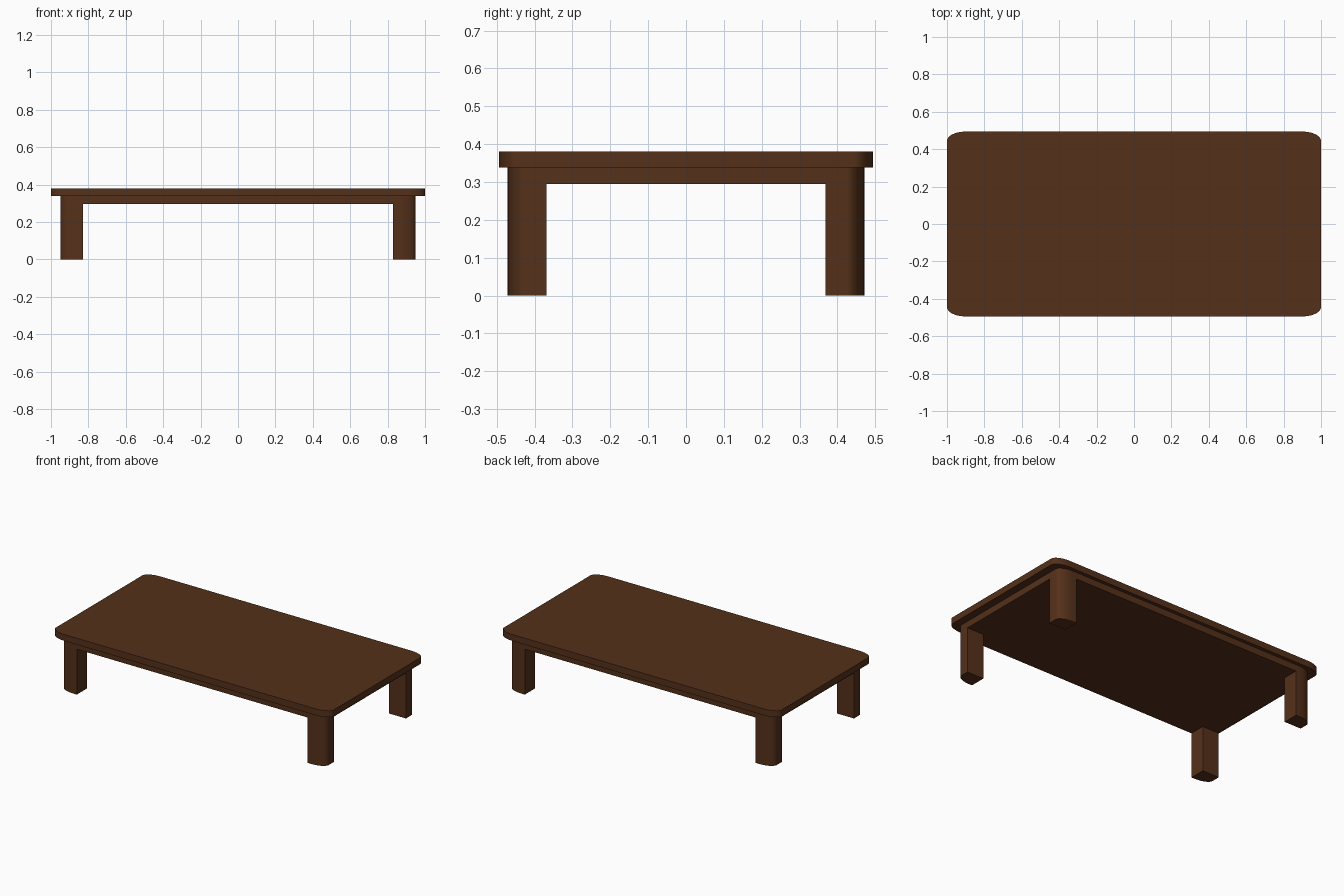
import bpy, bmesh
from math import sin, cos, pi, radians

if "Cube" in bpy.data.objects:
    bpy.data.objects.remove(bpy.data.objects["Cube"])

wood = bpy.data.materials.new("dark_wood")
wood.diffuse_color = (0.09, 0.03, 0.01, 1)
wood.use_nodes = True
wood.node_tree.nodes["Principled BSDF"].inputs["Base Color"].default_value = wood.diffuse_color
SEG = 12


def corner(x, y, rx, ry):
    """Elliptical rounded corner in the +x +y quadrant, counter-clockwise."""
    return [(x - rx + rx * cos(i / SEG * pi / 2), y - ry + ry * sin(i / SEG * pi / 2))
            for i in range(SEG + 1)]


def mirrored(points, sx, sy):
    """Mirror an outline, keeping it counter-clockwise."""
    out = [(sx * x, sy * y) for x, y in points]
    return out if sx * sy > 0 else out[::-1]


def prism(name, outline, z0, z1):
    bm = bmesh.new()
    face = bm.faces.new([bm.verts.new((x, y, z0)) for x, y in outline])
    ext = bmesh.ops.extrude_face_region(bm, geom=[face], use_keep_orig=True)
    top = [g for g in ext["geom"] if isinstance(g, bmesh.types.BMVert)]
    bmesh.ops.translate(bm, verts=top, vec=(0, 0, z1 - z0))
    bmesh.ops.recalc_face_normals(bm, faces=bm.faces)
    mesh = bpy.data.meshes.new(name)
    bm.to_mesh(mesh)
    bm.free()
    mesh.materials.append(wood)
    obj = bpy.data.objects.new(name, mesh)
    bpy.context.collection.objects.link(obj)
    bpy.ops.object.select_all(action='DESELECT')
    obj.select_set(True)
    bpy.context.view_layer.objects.active = obj
    bpy.ops.object.shade_smooth_by_angle(angle=radians(30))
    return obj


def rounded_slab(name, x, y, rx, ry, z0, z1):
    c = corner(x, y, rx, ry)
    outline = []
    for sx, sy in ((1, 1), (-1, 1), (-1, -1), (1, -1)):
        outline += mirrored(c, sx, sy)
    return prism(name, outline, z0, z1)


# Table top and the smaller slab under it
rounded_slab("table_top", 1.0, 0.494, 0.10, 0.05, 0.338, 0.38)
rounded_slab("apron", 0.95, 0.471, 0.095, 0.047, 0.295, 0.338)

# Four legs, flush with the apron and rounded on the outer corner
leg = corner(0.95, 0.471, 0.095, 0.047) + [(0.83, 0.471), (0.83, 0.369), (0.95, 0.369)]
for side, sx in (("left", -1), ("right", 1)):
    for end, sy in (("front", -1), ("back", 1)):
        prism(f"{end}_{side}_leg", mirrored(leg, sx, sy), 0, 0.295)
